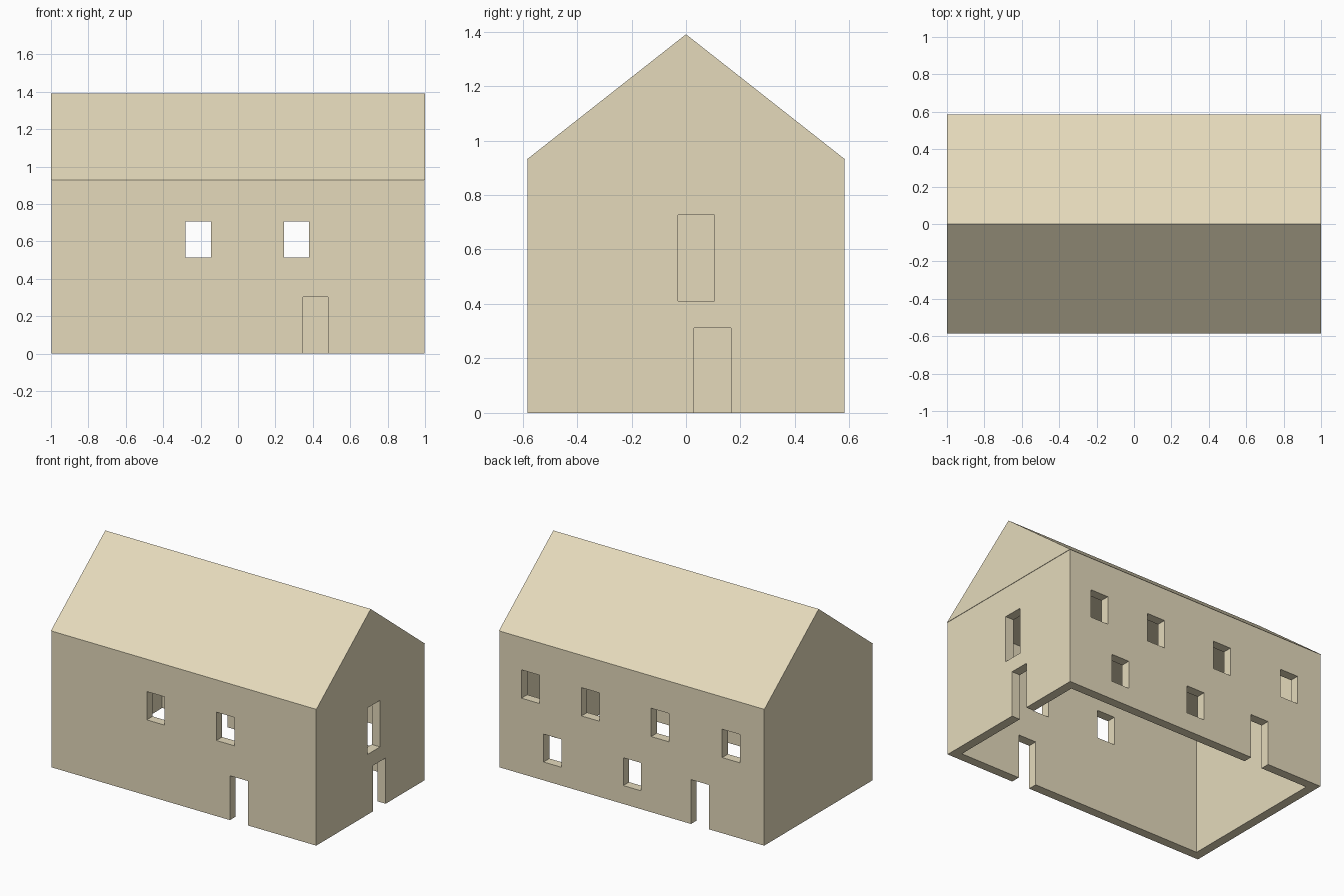
import bpy, bmesh

if "Cube" in bpy.data.objects:
    bpy.data.objects.remove(bpy.data.objects["Cube"])

HX, HY = 1.0, 0.585        # half length and half depth
EAVE, RIDGE = 0.93, 1.39
T = 0.065                  # wall thickness
LIP = 0.003                # tiny roof overhang

mat = bpy.data.materials.new("sandstone")
mat.diffuse_color = (0.78, 0.70, 0.50, 1)
mat.use_nodes = True
mat.node_tree.nodes["Principled BSDF"].inputs["Base Color"].default_value = mat.diffuse_color


def mesh_object(name, bm):
    bmesh.ops.recalc_face_normals(bm, faces=bm.faces)
    me = bpy.data.meshes.new(name)
    bm.to_mesh(me)
    bm.free()
    ob = bpy.data.objects.new(name, me)
    bpy.context.collection.objects.link(ob)
    me.materials.append(mat)
    return ob


def add_box(bm, x0, x1, y0, y1, z0, z1):
    vs = bmesh.ops.create_cube(bm, size=1)["verts"]
    for v in vs:
        v.co = (x1 if v.co.x > 0 else x0,
                y1 if v.co.y > 0 else y0,
                z1 if v.co.z > 0 else z0)


def cut(target, cutter):
    mod = target.modifiers.new(cutter.name, 'BOOLEAN')
    mod.operation = 'DIFFERENCE'
    mod.solver = 'EXACT'
    mod.object = cutter
    cutter.hide_render = True
    bpy.context.view_layer.objects.active = target
    bpy.ops.object.modifier_apply(modifier=mod.name)
    bpy.data.objects.remove(cutter)


# Walls: outer block
wx, wy = HX - LIP, HY - LIP
bm = bmesh.new()
add_box(bm, -wx, wx, -wy, wy, 0, EAVE)
walls = mesh_object("walls", bm)

# Hollow room, open at the bottom and under the roof
bm = bmesh.new()
add_box(bm, -HX + T, HX - T, -HY + T, HY - T, -0.2, EAVE + 0.2)
cut(walls, mesh_object("room_cutter", bm))

# Windows and doors: (start, width, bottom, top) along each wall
W = 0.135
UPPER, LOWER, DOOR = (0.515, 0.708), (0.125, 0.315), (-0.1, 0.302)
front = [(-0.28, UPPER), (0.245, UPPER), (0.347, DOOR)]
back = [(x, UPPER) for x in (-0.815, -0.28, 0.245, 0.697)]
back += [(-0.07, LOWER), (0.53, LOWER), (-0.58, DOOR)]
right = [(-0.03, (0.41, 0.727)), (0.03, (-0.1, 0.312))]

bm = bmesh.new()
for x, z in front:
    add_box(bm, x, x + W, -HY - 0.1, -HY + T + 0.03, *z)
for x, z in back:
    add_box(bm, x, x + W, HY - T - 0.03, HY + 0.1, *z)
for y, z in right:
    add_box(bm, HX - T - 0.03, HX + 0.1, y, y + W, *z)
cut(walls, mesh_object("opening_cutter", bm))

# Roof: triangular prism along x
bm = bmesh.new()
profile = [(-HY, EAVE), (HY, EAVE), (0, RIDGE)]
end = bm.faces.new([bm.verts.new((-HX, y, z)) for y, z in profile])
ext = bmesh.ops.extrude_face_region(bm, geom=[end], use_keep_orig=True)
bmesh.ops.translate(bm, vec=(2 * HX, 0, 0),
                    verts=[g for g in ext["geom"] if isinstance(g, bmesh.types.BMVert)])
mesh_object("roof", bm)
